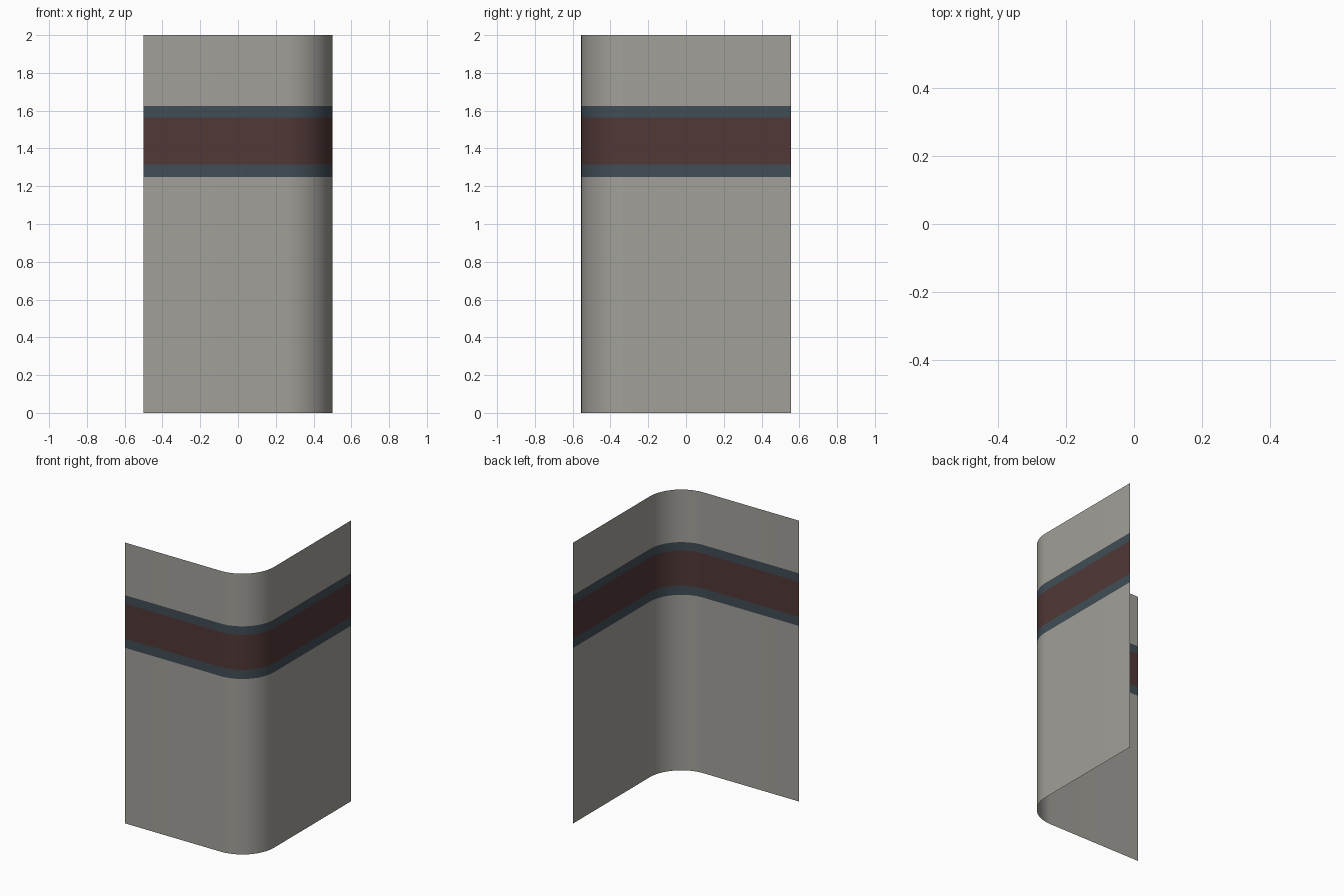
import bpy
import bmesh
from math import sin, cos, pi

cube = bpy.data.objects.get("Cube")
if cube:
    bpy.data.objects.remove(cube, do_unlink=True)


def make_material(name, colour):
    mat = bpy.data.materials.new(name)
    mat.use_nodes = True
    rgba = (*colour, 1.0)
    mat.diffuse_color = rgba
    bsdf = mat.node_tree.nodes["Principled BSDF"]
    bsdf.inputs["Base Color"].default_value = rgba
    bsdf.inputs["Roughness"].default_value = 0.9
    return mat


materials = [
    make_material("warm grey", (0.36, 0.35, 0.32)),
    make_material("slate blue", (0.052, 0.075, 0.092)),
    make_material("dark red brown", (0.080, 0.040, 0.038)),
]

# Plan of the sheet: front wall, rounded corner, side wall
HALF_X, HALF_Y, RADIUS, STEPS = 0.5, 0.555, 0.25, 20
centre_x, centre_y = HALF_X - RADIUS, RADIUS - HALF_Y
plan = [(-HALF_X, -HALF_Y)]
for i in range(STEPS + 1):
    angle = -pi / 2 + i / STEPS * pi / 2
    plan.append((centre_x + RADIUS * cos(angle), centre_y + RADIUS * sin(angle)))
plan.append((HALF_X, HALF_Y))

# Horizontal bands: top height and material slot, from the ground up
bands = [(1.25, 0), (1.315, 1), (1.565, 2), (1.625, 1), (2.0, 0)]

# Sweep the plan upwards, one row of faces per colour band
bm = bmesh.new()
row = [bm.verts.new((x, y, 0)) for x, y in plan]
for top, slot in bands:
    upper = [bm.verts.new((x, y, top)) for x, y in plan]
    for i in range(len(plan) - 1):
        face = bm.faces.new((row[i], row[i + 1], upper[i + 1], upper[i]))
        face.material_index = slot
        face.smooth = True
    row = upper

mesh = bpy.data.meshes.new("corner_wall_panel")
bm.to_mesh(mesh)
bm.free()
for mat in materials:
    mesh.materials.append(mat)
panel = bpy.data.objects.new("corner_wall_panel", mesh)
bpy.context.collection.objects.link(panel)
